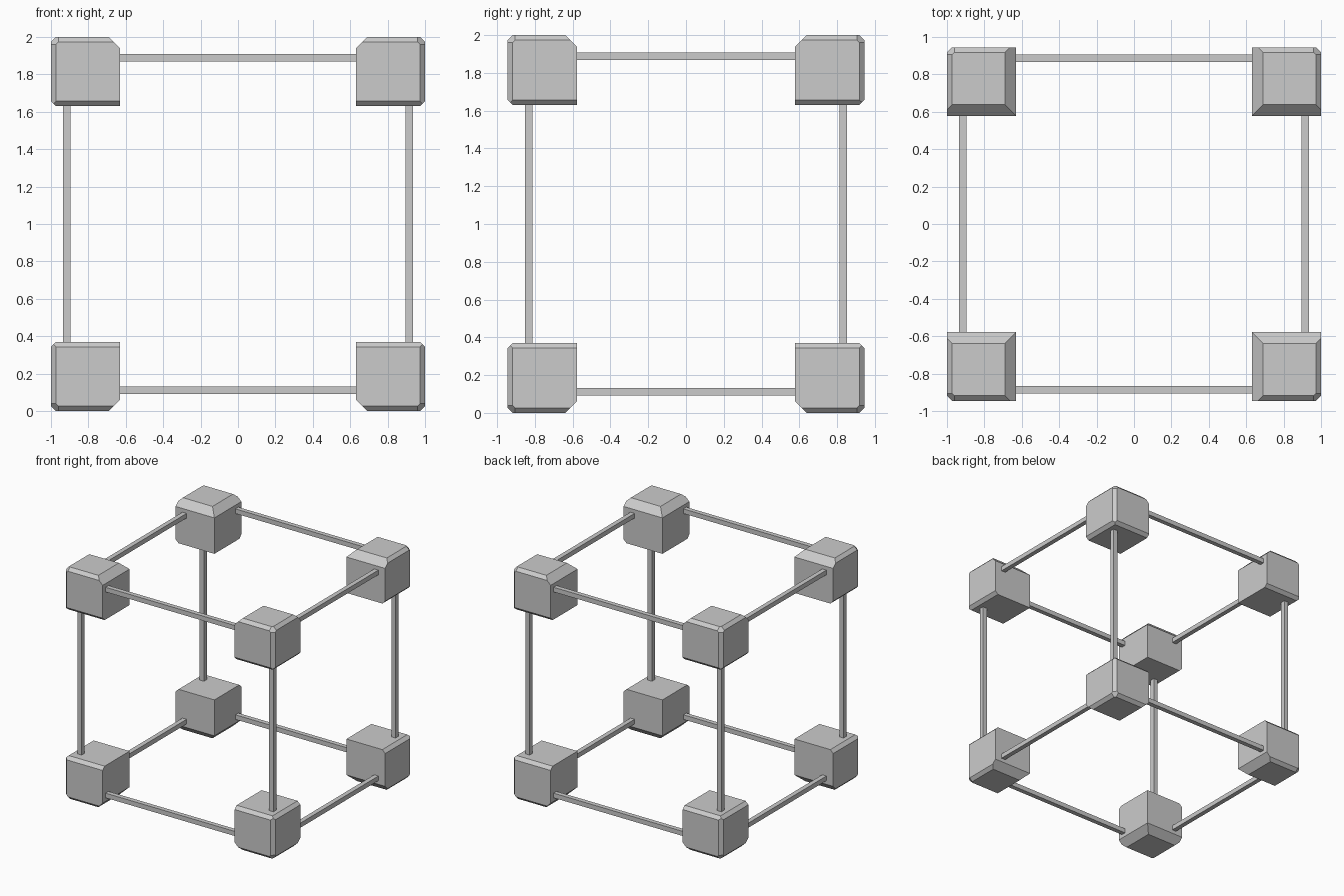
import bpy, bmesh
from mathutils import Vector, Matrix

if "Cube" in bpy.data.objects:
    bpy.data.objects.remove(bpy.data.objects["Cube"])

CENTRE = Vector((0, 0, 1))


def box(lo, hi):
    bm = bmesh.new()
    lo, hi = Vector(lo), Vector(hi)
    size = hi - lo
    bmesh.ops.create_cube(bm, size=1, matrix=Matrix.Translation((lo + hi) / 2) @ Matrix.Diagonal((*size, 1)))
    return bm


def cut(bm, point, normal):
    """Slice a convex solid and cap the opening."""
    bmesh.ops.bisect_plane(bm, geom=bm.verts[:] + bm.edges[:] + bm.faces[:], dist=1e-6,
                           plane_co=point, plane_no=normal, clear_outer=True)
    bmesh.ops.holes_fill(bm, edges=[e for e in bm.edges if e.is_boundary], sides=0)


def finish(name, bm, mirror):
    bmesh.ops.recalc_face_normals(bm, faces=bm.faces[:])
    me = bpy.data.meshes.new(name)
    bm.to_mesh(me)
    bm.free()
    ob = bpy.data.objects.new(name, me)
    ob.location = CENTRE
    bpy.context.collection.objects.link(ob)
    mod = ob.modifiers.new("Mirror", 'MIRROR')
    mod.use_axis = mirror
    mod.use_mirror_merge = False
    return ob


# Corner blocks: one chamfered block mirrored into all eight corners
LO, HI = (0.63, 0.578, 0.63), (1.0, 0.945, 1.0)
blocks = box(LO, HI)
S, L = 0.027, 0.06
chamfers = [((1, 1, 0), S), ((1, 0, 1), S), ((0, 1, 1), S),     # outer edges
            ((-1, 0, 1), L), ((0, -1, 1), L),                   # wide inner edges
            ((1, 0, -1), S), ((0, 1, -1), S)]                   # edges facing mid-height
for direction, width in chamfers:
    n = Vector(direction)
    edge = Vector([HI[i] if n[i] > 0 else LO[i] for i in range(3)])
    cut(blocks, edge - n * width / 2, n.normalized())
# small triangle on the outermost corner
cut(blocks, Vector(HI) - Vector((S, S, 0.012)), Vector((1, 1, 1)).normalized())
finish("corner_blocks", blocks, (True, True, True))

# Square connecting rods
R = 0.02


def rods(name, axis, pos):
    lo = [p - R for p in pos]
    hi = [p + R for p in pos]
    lo[axis], hi[axis] = -0.72, 0.72
    finish(name, box(lo, hi), tuple(i != axis for i in range(3)))


rods("width_rods", 0, (0, 0.885, 0.888))
rods("depth_rods", 1, (0.915, 0, 0.888))
rods("upright_rods", 2, (0.915, 0.833, 0))
